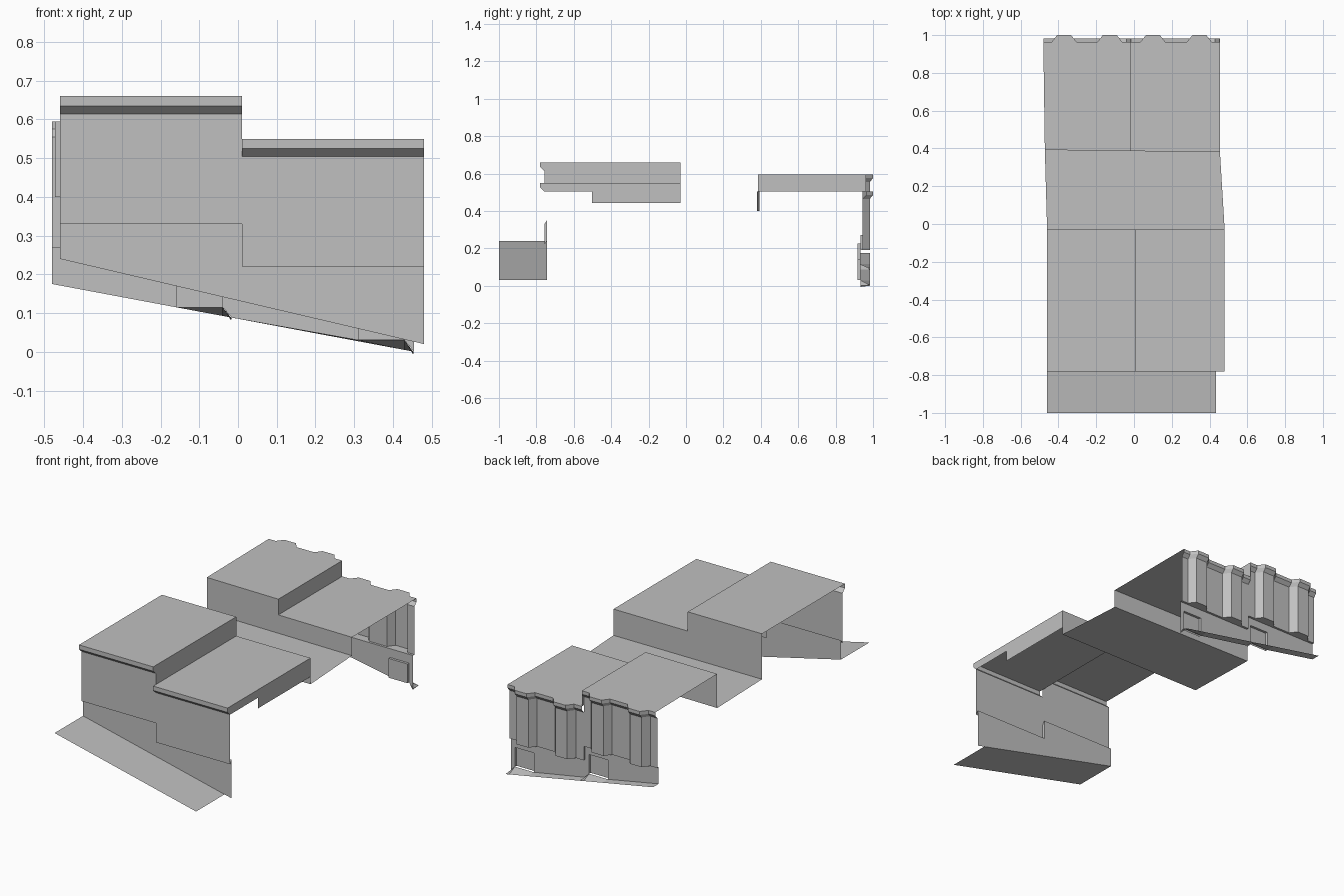
import bpy, bmesh
from mathutils import Vector

if "Cube" in bpy.data.objects:
    bpy.data.objects.remove(bpy.data.objects["Cube"])

grey = bpy.data.materials.new("plain_grey")
grey.diffuse_color = (0.53, 0.53, 0.53, 1)
grey.use_nodes = True
grey.node_tree.nodes["Principled BSDF"].inputs["Base Color"].default_value = grey.diffuse_color


def sheet(name, polys, out):
    """Open surface from polygons, each turned to face the direction out."""
    bm = bmesh.new()
    for pts in polys:
        f = bm.faces.new([bm.verts.new(p) for p in pts])
        f.normal_update()
        if f.normal.dot(Vector(out)) < 0:
            f.normal_flip()
    bmesh.ops.remove_doubles(bm, verts=bm.verts, dist=0.0005)
    me = bpy.data.meshes.new(name)
    bm.to_mesh(me)
    bm.free()
    me.materials.append(grey)
    ob = bpy.data.objects.new(name, me)
    bpy.context.collection.objects.link(ob)


def ribbon(a, b):
    """Quads between two matching polylines."""
    return [[a[i], a[i + 1], b[i + 1], b[i]] for i in range(len(a) - 1)]


def sweep(lines):
    return [q for a, b in zip(lines, lines[1:]) for q in ribbon(a, b)]


def street(x):
    return 0.24 - 0.234 * (x + 0.46)


def lane(x):
    return 0.175 - 0.187 * (x + 0.48)


# ---- front houses: roof, eave, upper wall and recessed base in one profile
X0, XM, X1 = -0.46, 0.01, 0.48
for side, xa, xb, top, ledge in (("left", X0, XM, 0.66, 0.33),
                                 ("right", XM, X1, 0.55, 0.22)):
    prof = [(-0.03, 0.40), (-0.03, top), (-0.78, top), (-0.78, top - 0.025),
            (-0.757, top - 0.046), (-0.757, ledge), (-0.743, ledge + 0.02)]
    rows = [[(xa, y, z), (xb, y, z)] for y, z in prof]
    rows.append([(xa, -0.743, street(xa)), (xb, -0.743, street(xb))])
    sheet(f"front_house_{side}_back_wall", sweep(rows[:2]), (0, 1, 0))
    sheet(f"front_house_{side}_roof", sweep(rows[1:3]), (0, 0, 1))
    sheet(f"front_house_{side}_facade", sweep(rows[2:]), (0, -1, -0.01))

# Wall between the two roofs, and the small step in the facade base
sheet("front_party_wall", [[(XM, -0.03, 0.55), (XM, -0.03, 0.66), (XM, -0.78, 0.66),
                            (XM, -0.78, 0.635), (XM, -0.757, 0.614),
                            (XM, -0.757, 0.55)]], (1, 0, 0))
sheet("facade_step", [[(XM, -0.757, 0.22), (XM, -0.757, 0.33),
                       (XM, -0.743, 0.35), (XM, -0.743, 0.24)]], (-1, 0, 0))
# Stepped gable side of the lower house
sheet("gable_side", [[(X1, -0.03, 0.443), (X1, -0.03, 0.55), (X1, -0.78, 0.55),
                      (X1, -0.78, 0.525), (X1, -0.757, 0.504), (X1, -0.503, 0.504),
                      (X1, -0.503, 0.443)]], (1, 0, 0))
# Sloping street
sheet("street", [[(x, y, street(x)) for x, y in
                  ((X0, -1), (0.435, -1), (0.435, -0.743), (X0, -0.743))]], (0, 0, 1))

# ---- rear houses
B0, BM, B1 = -0.48, -0.015, 0.455
L0 = -0.472                      # left end of the wall facing the yard


def yard_y(x):
    return 0.38 + 0.012 * (B1 - x) / (B1 - L0)


# Flat yard between the two rows
sheet("yard", [[(X0, -0.03, 0.40), (XM, -0.03, 0.40), (X1, -0.03, 0.40),
                (B1, 0.38, 0.40), (L0, yard_y(L0), 0.40)]], (0, 0, 1))


def bay_line(xa, xb, bays, base, tip, z):
    """Plan line of a wall with canted bays."""
    pts = [(xa, base, z)]
    for c in bays:
        pts += [(c - 0.066, base, z), (c - 0.037, tip, z),
                (c + 0.037, tip, z), (c + 0.066, base, z)]
    return pts + [(xb, base, z)]


for side, xa, xb, bays, top, foot, da, db, sill in (
        ("left", B0, BM, (-0.37, -0.128), 0.595, 0.27, -0.16, -0.04, 0.115),
        ("right", BM, B1, (0.1, 0.346), 0.505, 0.19, 0.31, 0.43, 0.03)):
    ya = max(xa, L0)
    front = [(ya, yard_y(ya), top), (xb, yard_y(xb), top)]
    eave = bay_line(xa, xb, bays, 0.963, 1.0, top)
    sheet(f"rear_house_{side}_yard_wall",
          [front + [(xb, yard_y(xb), 0.40), (ya, yard_y(ya), 0.40)]], (0, -1, 0))
    sheet(f"rear_house_{side}_roof", [front + eave[::-1]], (0, 0, 1))
    # Eave and bays follow the same canted plan
    sheet(f"rear_house_{side}_bay_wall", sweep([
        eave,
        bay_line(xa, xb, bays, 0.963, 1.0, top - 0.02),
        bay_line(xa, xb, bays, 0.945, 0.983, top - 0.04),
        bay_line(xa, xb, bays, 0.945, 0.983, foot)]), (0, 1, 0))
    # Underside of the bays back to the base wall
    sheet(f"rear_house_{side}_bay_soffit",
          [bay_line(xa, xb, bays, 0.945, 0.983, foot) +
           [(xb, 0.932, foot), (xa, 0.932, foot)]], (0, 0, -1))

    # Base wall around a recessed doorway
    head, yb, yd = sill + 0.11, 0.932, 0.918
    head = min(head, foot - 0.01)
    end = lane(xb)
    sheet(f"rear_house_{side}_base", [
        [(xa, yb, lane(xa)), (da, yb, sill), (da, yb, head), (da, yb, foot), (xa, yb, foot)],
        [(da, yb, head), (db, yb, head), (db, yb, foot), (da, yb, foot)],
        [(db, yb, sill), (xb, yb, end), (xb, yb, foot), (db, yb, foot), (db, yb, head)]],
        (0, 1, 0))
    hole = [(da, sill), (da, head), (db, head), (db, sill)]
    inner = [(x, yd, z) for x, z in hole]
    sheet(f"rear_house_{side}_door", [inner], (0, 1, 0))
    sheet(f"rear_house_{side}_door_frame",
          ribbon(inner, [(x, yb, z) for x, z in hole]), (0.01, 0, -1))
    # Sloping lane, lifted to the door sill
    path = [(xa, lane(xa)), (da, sill), (db, sill), (min(db + 0.06, xb - 0.003), lane(db + 0.06)),
            (xb, end)]
    sheet(f"lane_{side}", ribbon([(x, yb, z) for x, z in path],
                                 [(x, 0.983, lane(x)) for x, z in path]), (0, 0, 1))

# Wall between the two rear roofs, and the end of the base under the higher bays
sheet("rear_party_wall", [[(BM, yard_y(BM), 0.505), (BM, yard_y(BM), 0.595),
                           (BM, 0.963, 0.595), (BM, 0.963, 0.505)]], (1, 0, 0))
sheet("rear_base_step", [[(BM, 0.932, 0.19), (BM, 0.945, 0.19),
                          (BM, 0.945, 0.27), (BM, 0.932, 0.27)]], (-1, 0, 0))
